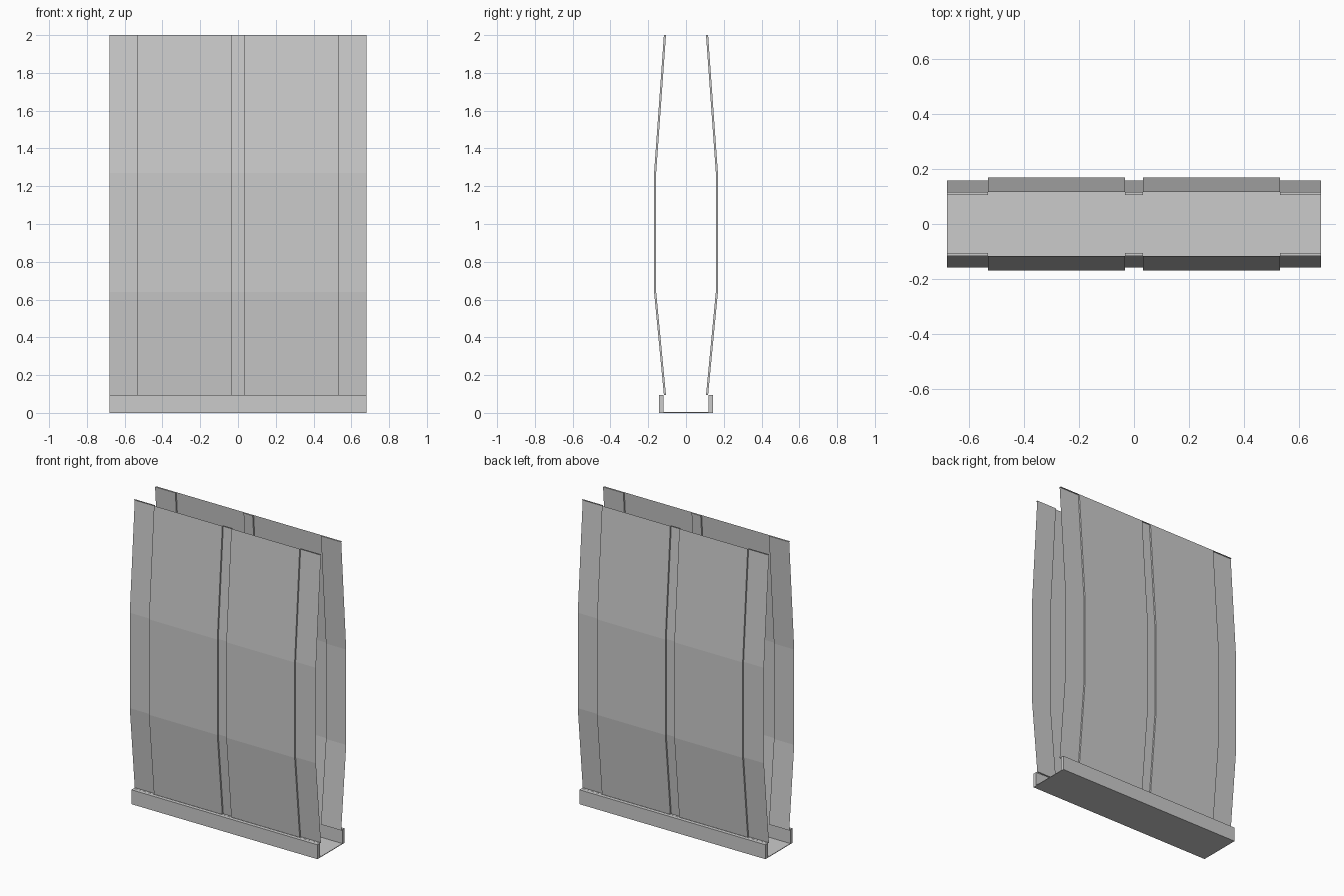
import bpy

if "Cube" in bpy.data.objects:
    bpy.data.objects.remove(bpy.data.objects["Cube"])

HALF_X = 0.68
# side profile: (outward bulge, height)
PROFILE = [(0.0, 0.095), (0.052, 0.64), (0.052, 1.27), (0.0, 2.0)]
INNER, OUTER = 0.106, 0.117
# plan outline of one wall: recessed strips and raised panels
PLAN = [(-HALF_X, INNER), (-0.532, INNER), (-0.532, OUTER), (-0.033, OUTER),
        (-0.033, INNER), (0.033, INNER), (0.033, OUTER), (0.532, OUTER),
        (0.532, INNER), (HALF_X, INNER)]


def make_object(name, verts, faces, mirror_y=False):
    mesh = bpy.data.meshes.new(name)
    mesh.from_pydata(verts, [], faces)
    mesh.update()
    obj = bpy.data.objects.new(name, mesh)
    bpy.context.collection.objects.link(obj)
    if mirror_y:
        mod = obj.modifiers.new("mirror", "MIRROR")
        mod.use_axis = (False, True, False)
        mod.use_mirror_merge = False
    return obj


def make_box(name, x0, x1, y0, y1, z0, z1, mirror_y=False):
    verts = [(x, y, z) for x in (x0, x1) for y in (y0, y1) for z in (z0, z1)]
    faces = [(0, 1, 3, 2), (4, 6, 7, 5), (0, 4, 5, 1),
             (2, 3, 7, 6), (0, 2, 6, 4), (1, 5, 7, 3)]
    return make_object(name, verts, faces, mirror_y)


# bowed, folded wall sheets on the front and back
n = len(PLAN)
verts = [(x, -(y + bulge), z) for bulge, z in PROFILE for x, y in PLAN]
faces = [(r * n + i, r * n + i + 1, (r + 1) * n + i + 1, (r + 1) * n + i)
         for r in range(len(PROFILE) - 1) for i in range(n - 1)]
make_object("bowed_wall", verts, faces, True)

# thin caps closing the recessed strips at top and bottom
verts, faces = [], []
for x0, x1 in ((-HALF_X, -0.532), (-0.033, 0.033), (0.532, HALF_X)):
    for z, up in ((0.095, False), (2.0, True)):
        b = len(verts)
        verts += [(x0, -OUTER, z), (x1, -OUTER, z), (x1, -INNER, z), (x0, -INNER, z)]
        quad = (b, b + 1, b + 2, b + 3)
        faces.append(quad if up else quad[::-1])
make_object("recess_caps", verts, faces, True)

# base rails and floor sheet
make_box("base_rail", -HALF_X, HALF_X, -0.142, -0.118, 0.0, 0.095, True)
make_box("floor_plate", -HALF_X, HALF_X, -0.118, 0.118, 0.0, 0.004)
